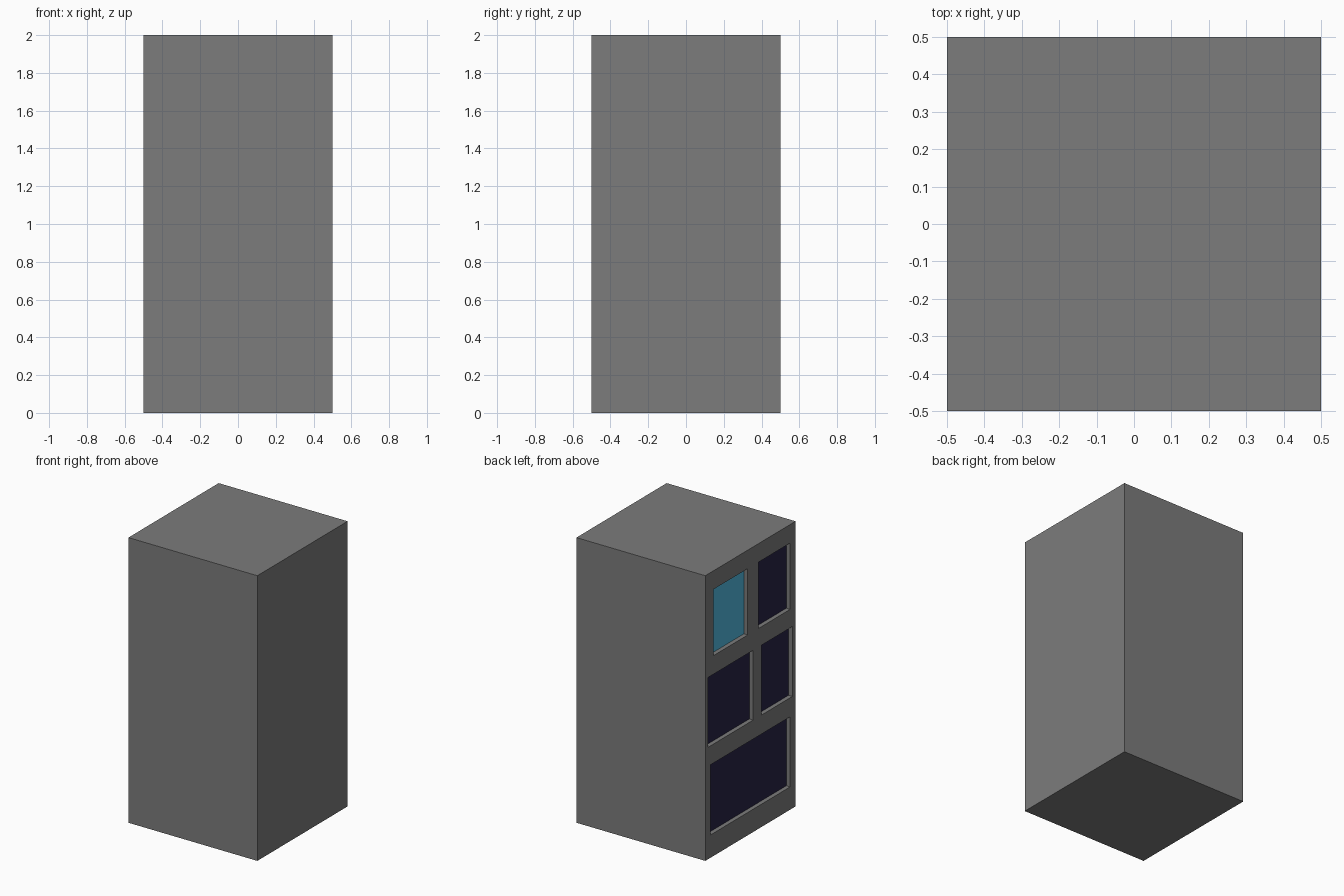
import bpy, bmesh
from mathutils import Matrix

if "Cube" in bpy.data.objects:
    bpy.data.objects.remove(bpy.data.objects["Cube"])


def material(name, rgb):
    m = bpy.data.materials.new(name)
    m.diffuse_color = (*rgb, 1.0)
    m.use_nodes = True
    m.node_tree.nodes["Principled BSDF"].inputs["Base Color"].default_value = m.diffuse_color
    return m


def boxes(name, spans, mat):
    """One object made of axis-aligned boxes, each given as (low, high) corners."""
    bm = bmesh.new()
    for lo, hi in spans:
        size = [h - l for l, h in zip(lo, hi)]
        mid = [(h + l) / 2 for l, h in zip(lo, hi)]
        bmesh.ops.create_cube(
            bm, size=1, matrix=Matrix.Translation(mid) @ Matrix.Diagonal((*size, 1)))
    me = bpy.data.meshes.new(name)
    bm.to_mesh(me)
    bm.free()
    me.materials.append(mat)
    ob = bpy.data.objects.new(name, me)
    bpy.context.collection.objects.link(ob)
    return ob


concrete = material("concrete grey", (0.2, 0.2, 0.2))
dark = material("dark window", (0.020, 0.016, 0.060))
lit = material("blue window", (0.083, 0.48, 0.73))

# Windows on the left wall: name, y range, z range, colour
windows = [
    ("top_back_window", 0.41, 0.03, 1.405, 1.87, lit),
    ("top_front_window", -0.09, -0.44, 1.405, 1.87, dark),
    ("middle_back_window", 0.47, -0.03, 0.785, 1.275, dark),
    ("middle_front_window", -0.12, -0.465, 0.785, 1.275, dark),
    ("bottom_wide_window", 0.44, -0.44, 0.16, 0.652, dark),
]
WALL, DEPTH, PLATE = -0.5, 0.03, 0.004

# Tower block with window recesses cut out
tower = boxes("tower", [((-0.5, -0.5, 0), (0.5, 0.5, 2))], concrete)
cutter = boxes("recess_cutter",
               [((WALL - 0.1, y0, z0), (WALL + DEPTH + PLATE, y1, z1))
                for _, y1, y0, z0, z1, _ in windows], concrete)
cutter.hide_render = True
cut = tower.modifiers.new("recesses", 'BOOLEAN')
cut.operation = 'DIFFERENCE'
cut.solver = 'EXACT'
cut.object = cutter
bpy.context.view_layer.update()
graph = bpy.context.evaluated_depsgraph_get()
result = bpy.data.meshes.new_from_object(tower.evaluated_get(graph))
tower.modifiers.clear()
tower.data = result
bpy.data.objects.remove(cutter)

# Window panes at the back of each recess
for name, y1, y0, z0, z1, mat in windows:
    boxes(name, [((WALL + DEPTH, y0, z0), (WALL + DEPTH + PLATE, y1, z1))], mat)
